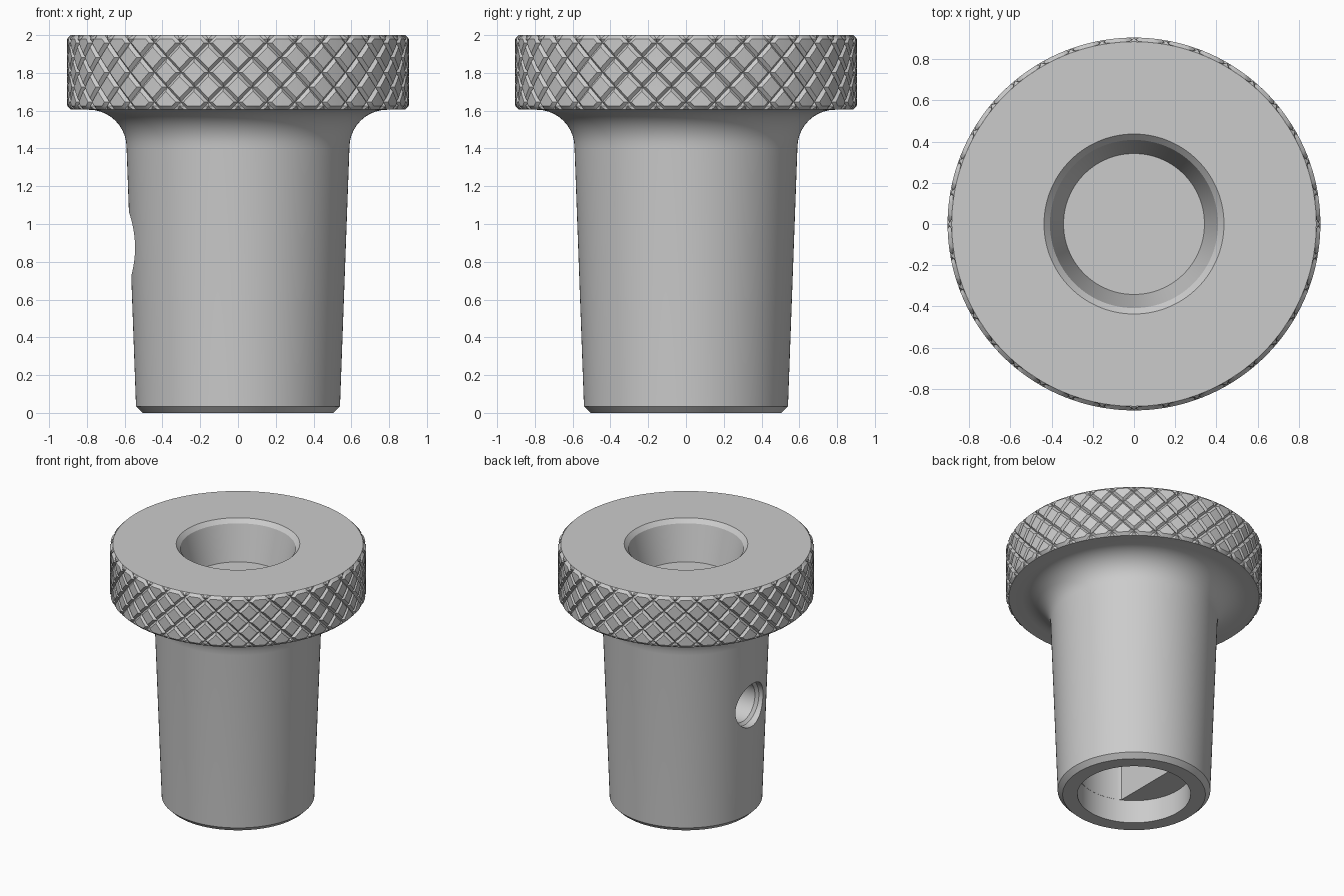
import bpy, bmesh, math
from math import sin, cos, pi, radians

cube = bpy.data.objects.get("Cube")
if cube:
    bpy.data.objects.remove(cube)

metal = bpy.data.materials.new("satin grey")
metal.use_nodes = True
GREY = (0.6, 0.6, 0.6, 1)
metal.diffuse_color = GREY
metal.node_tree.nodes["Principled BSDF"].inputs["Base Color"].default_value = GREY


def make_object(name, bm):
    bmesh.ops.recalc_face_normals(bm, faces=bm.faces)
    mesh = bpy.data.meshes.new(name)
    bm.to_mesh(mesh)
    bm.free()
    mesh.materials.append(metal)
    obj = bpy.data.objects.new(name, mesh)
    bpy.context.collection.objects.link(obj)
    return obj


def lathe(profile, steps=144):
    """Closed solid of revolution; the profile starts and ends on the axis."""
    bm = bmesh.new()
    rings = [[bm.verts.new((r * cos(2 * pi * i / steps), r * sin(2 * pi * i / steps), z))
              for i in range(steps)] for r, z in profile]
    for low, high in zip(rings, rings[1:]):
        for i in range(steps):
            j = (i + 1) % steps
            bm.faces.new((low[i], low[j], high[j], high[i]))
    bm.faces.new(rings[0])
    bm.faces.new(rings[-1])
    return bm


def activate(obj):
    bpy.ops.object.select_all(action='DESELECT')
    obj.select_set(True)
    bpy.context.view_layer.objects.active = obj


def cut(target, cutter):
    cutter.hide_render = True
    mod = target.modifiers.new("cut", 'BOOLEAN')
    mod.object = cutter
    mod.solver = 'EXACT'
    activate(target)
    bpy.ops.object.modifier_apply(modifier=mod.name)
    bpy.data.objects.remove(cutter)


# Body: tapered shank, fillet under the head, head core, top recess
HEAD_R, LOW, TOP, BEVEL = 0.905, 1.605, 2.0, 0.02
RIM = HEAD_R - BEVEL
fillet = [(0.79 - 0.2 * cos(radians(a)), 1.405 + 0.2 * sin(radians(a)))
          for a in range(0, 91, 9)]
profile = [(0.505, 0), (0.54, 0.035)] + fillet + [
    (RIM, LOW), (0.87, LOW + 0.05), (0.87, TOP - 0.05), (RIM, TOP),
    (0.437, TOP), (0.408, TOP - 0.03), (0.342, 1.70)]
body = make_object("shank_and_head", lathe(profile))

# Bore: round mouth, then a flat on the screw side
cut(body, make_object("bore_mouth", lathe([(0.4, -0.1), (0.4, 0.18)])))
d_bore = lathe([(0.399, -0.05), (0.399, 1.5)])
for v in d_bore.verts:
    v.co.x = max(v.co.x, -0.18)
cut(body, make_object("bore_flat", d_bore))

# Side screw hole with a wider mouth
screw = lathe([(0.15, 0.1), (0.15, 0.49), (0.17, 0.51), (0.17, 0.8)], 64)
for v in screw.verts:
    v.co = (-v.co.z, v.co.y, v.co.x + 0.895)
cut(body, make_object("screw_hole", screw))

# Knurled sleeve: crossing helical V grooves laid out on a diagonal lattice
STARTS, PITCH, HALF, DEPTH = 36, 0.157, 0.14, 0.0175
MID = (LOW + TOP) / 2
breaks = [0, HALF, 0.5, 1 - HALF]
bm = bmesh.new()
grid = {}


def lattice_vert(i, j):
    """Vertex where lattice lines i and j cross, wrapped round the head."""
    turn = 4 * STARTS
    wrap = (i + j) // (2 * turn)
    key = (i - wrap * turn, j - wrap * turn)
    if key not in grid:
        a, b = (k // 4 + breaks[k % 4] for k in key)
        near = min(abs(a - round(a)), abs(b - round(b)))
        r = HEAD_R - DEPTH * max(0, 1 - near / HALF)
        t = (a + b) / 2 * 2 * pi / STARTS
        grid[key] = bm.verts.new((r * cos(t), r * sin(t), MID + (a - b) / 2 * PITCH))
    return grid[key]


REACH = 16
for i in range(4 * STARTS):
    for d in range(-REACH - 8, REACH + 8):
        j = i + d
        p, q, r, s = (lattice_vert(*k) for k in ((i, j), (i + 1, j), (i + 1, j + 1), (i, j + 1)))
        if (i % 4 < 2) == (j % 4 < 2):
            tris = ((p, q, r), (p, r, s))
        else:
            tris = ((p, q, s), (q, r, s))
        for tri in tris:
            bm.faces.new(tri)

# Trim the sleeve and bevel both of its edges
for z, side in ((LOW, -1), (TOP, 1), (LOW + BEVEL, 0), (TOP - BEVEL, 0)):
    bmesh.ops.bisect_plane(bm, geom=bm.verts[:] + bm.edges[:] + bm.faces[:],
                           plane_co=(0, 0, z), plane_no=(0, 0, side or 1),
                           clear_outer=side != 0)
for v in bm.verts:
    over = max(0, LOW + BEVEL - v.co.z, v.co.z - TOP + BEVEL)
    r = v.co.xy.length
    scale = min(r, HEAD_R - over) / r
    v.co.x *= scale
    v.co.y *= scale
sleeve = make_object("knurled_grip", bm)

for obj in (body, sleeve):
    activate(obj)
    bpy.ops.object.shade_smooth_by_angle(angle=radians(25))
